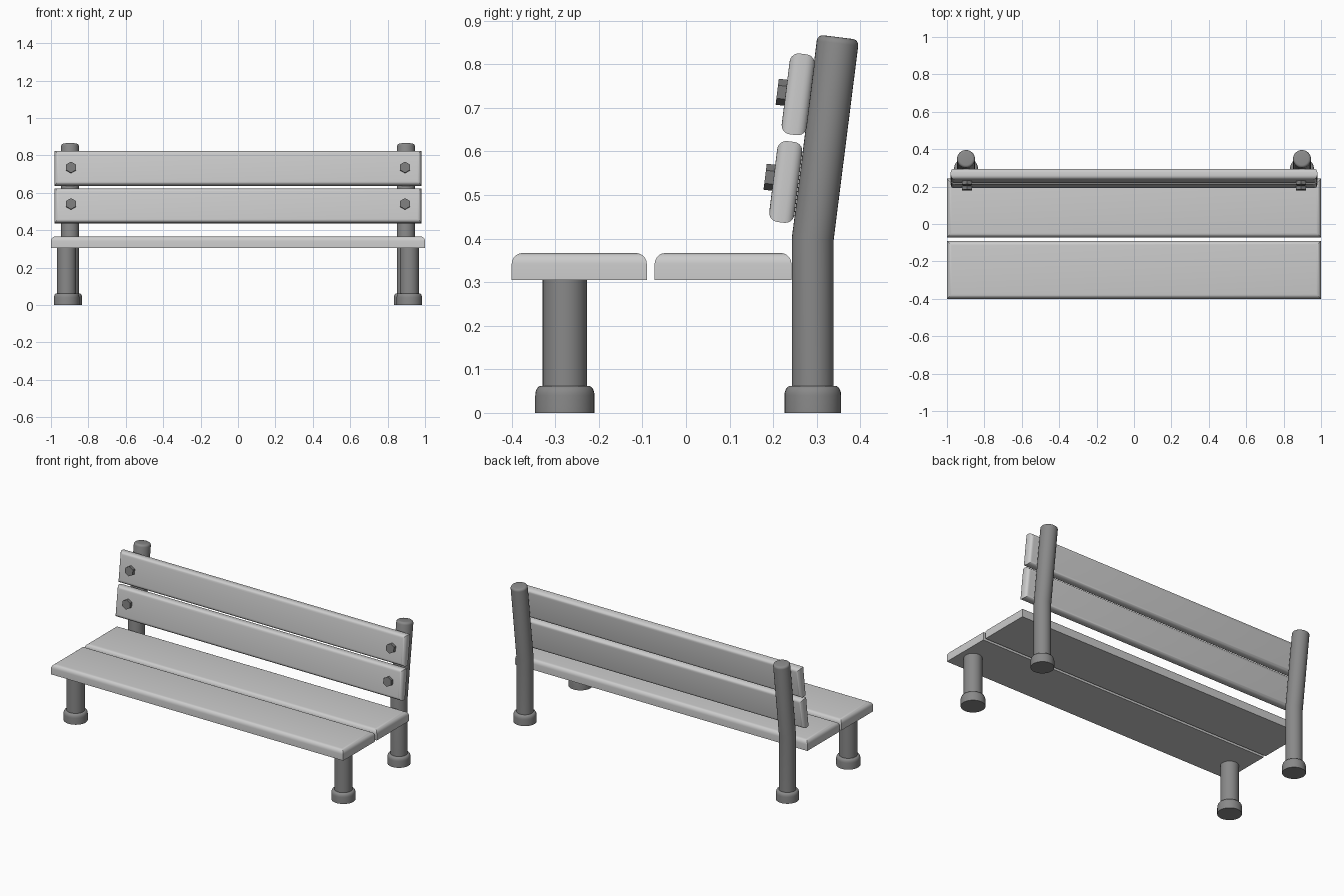
import bpy, bmesh, math
from mathutils import Matrix, Vector

if "Cube" in bpy.data.objects:
    bpy.data.objects.remove(bpy.data.objects["Cube"])


def material(name, v):
    m = bpy.data.materials.new(name)
    m.use_nodes = True
    m.diffuse_color = (v, v, v, 1)
    m.node_tree.nodes["Principled BSDF"].inputs["Base Color"].default_value = (v, v, v, 1)
    return m


LIGHT = material("light grey planks", 0.6)
DARK = material("dark grey posts", 0.25)
BOLT = material("bolt grey", 0.2)
TILT = math.radians(7.2)


def finish(name, bm, mat, angle=35):
    bmesh.ops.recalc_face_normals(bm, faces=bm.faces)
    for f in bm.faces:
        f.smooth = True
    me = bpy.data.meshes.new(name)
    bm.to_mesh(me)
    bm.free()
    me.set_sharp_from_angle(angle=math.radians(angle))
    me.materials.append(mat)
    ob = bpy.data.objects.new(name, me)
    bpy.context.collection.objects.link(ob)
    return ob


def tube(name, x, stations, mat, sides=32):
    """Capped round tube through (y, z, radius, tilt) stations."""
    bm = bmesh.new()
    rings = []
    for y, z, r, tilt in stations:
        ring = []
        for i in range(sides):
            a = math.tau * i / sides
            d = r * math.sin(a)
            ring.append(bm.verts.new((x + r * math.cos(a),
                                      y + d * math.cos(tilt), z - d * math.sin(tilt))))
        rings.append(ring)
    for lo, hi in zip(rings, rings[1:]):
        for i in range(sides):
            j = (i + 1) % sides
            bm.faces.new((lo[i], lo[j], hi[j], hi[i]))
    bm.faces.new(rings[0])
    bm.faces.new(rings[-1])
    return finish(name, bm, mat)


def plank(name, size, centre, tilt, radius, pick):
    """Box whose edges chosen by pick(midpoint, direction) are rounded."""
    bm = bmesh.new()
    bmesh.ops.create_cube(bm, size=1, matrix=Matrix.Diagonal((*size, 1)))
    edges = []
    for e in bm.edges:
        a, b = e.verts[0].co, e.verts[1].co
        if pick((a + b) / 2, (b - a).normalized()):
            edges.append(e)
    bmesh.ops.bevel(bm, geom=edges, offset=radius, segments=5, profile=0.5, affect='EDGES')
    bm.transform(Matrix.Translation(centre) @ Matrix.Rotation(-tilt, 4, 'X'))
    return finish(name, bm, LIGHT)


def foot(name, x, y, r, h):
    steps = [(y, 0, r, 0)]
    fillet = 0.022
    for k in range(6):
        a = math.pi / 2 * k / 5
        steps.append((y, h - fillet + fillet * math.sin(a),
                      r - fillet * 0.6 * (1 - math.cos(a)), 0))
    tube(name, x, steps, DARK)


# Seat planks, rounded along the top rim only
for name, y0, y1 in (("seat_plank_front", -0.4, -0.09), ("seat_plank_rear", -0.072, 0.242)):
    plank(name, (2, y1 - y0, 0.062), (0, (y0 + y1) / 2, 0.336), 0, 0.025,
          lambda m, d: m.z > 0.02)

# Backrest planks, rounded on front and back rims, with hex bolts
for level, y, z, lift in (("upper", 0.2575, 0.731, 0), ("lower", 0.229, 0.53, 0.006)):
    plank("back_plank_" + level, (1.96, 0.058, 0.187), (0, y, z), TILT, 0.021,
          lambda m, d: abs(d.y) < 0.5)
    frame = Matrix.Translation((0, y, z)) @ Matrix.Rotation(-TILT, 4, 'X')
    for side, sx in (("left", 1), ("right", -1)):
        bm = bmesh.new()
        bmesh.ops.create_cone(bm, cap_ends=True, segments=6, radius1=0.03,
                              radius2=0.03, depth=0.025)
        place = Matrix.Translation((sx * 0.893, -0.036, lift))
        bm.transform(frame @ place @ Matrix.Rotation(math.pi / 2, 4, 'X'))
        finish("bolt_%s_%s" % (level, side), bm, BOLT)

# Legs, bent rear posts and their feet
for side, sx in (("left", 1), ("right", -1)):
    tube("front_leg_" + side, sx * 0.916, [(-0.278, 0.02, 0.051, 0), (-0.278, 0.31, 0.051, 0)], DARK)
    foot("front_foot_" + side, sx * 0.916, -0.278, 0.068, 0.062)

    r, edge, top = 0.048, 0.014, 0.466
    axis = Vector((0, math.sin(TILT), math.cos(TILT)))
    bend = Vector((0, 0.291, 0.4))
    post = [(bend.y, 0.02, r, 0), (bend.y, bend.z, r, TILT / 2)]
    for k in range(5):
        a = math.pi / 2 * k / 4
        p = bend + axis * (top - edge + edge * math.sin(a))
        post.append((p.y, p.z, r - edge * (1 - math.cos(a)), TILT))
    tube("rear_post_" + side, sx * 0.898, post, DARK)
    foot("rear_foot_" + side, sx * 0.898, 0.291, 0.065, 0.062)
